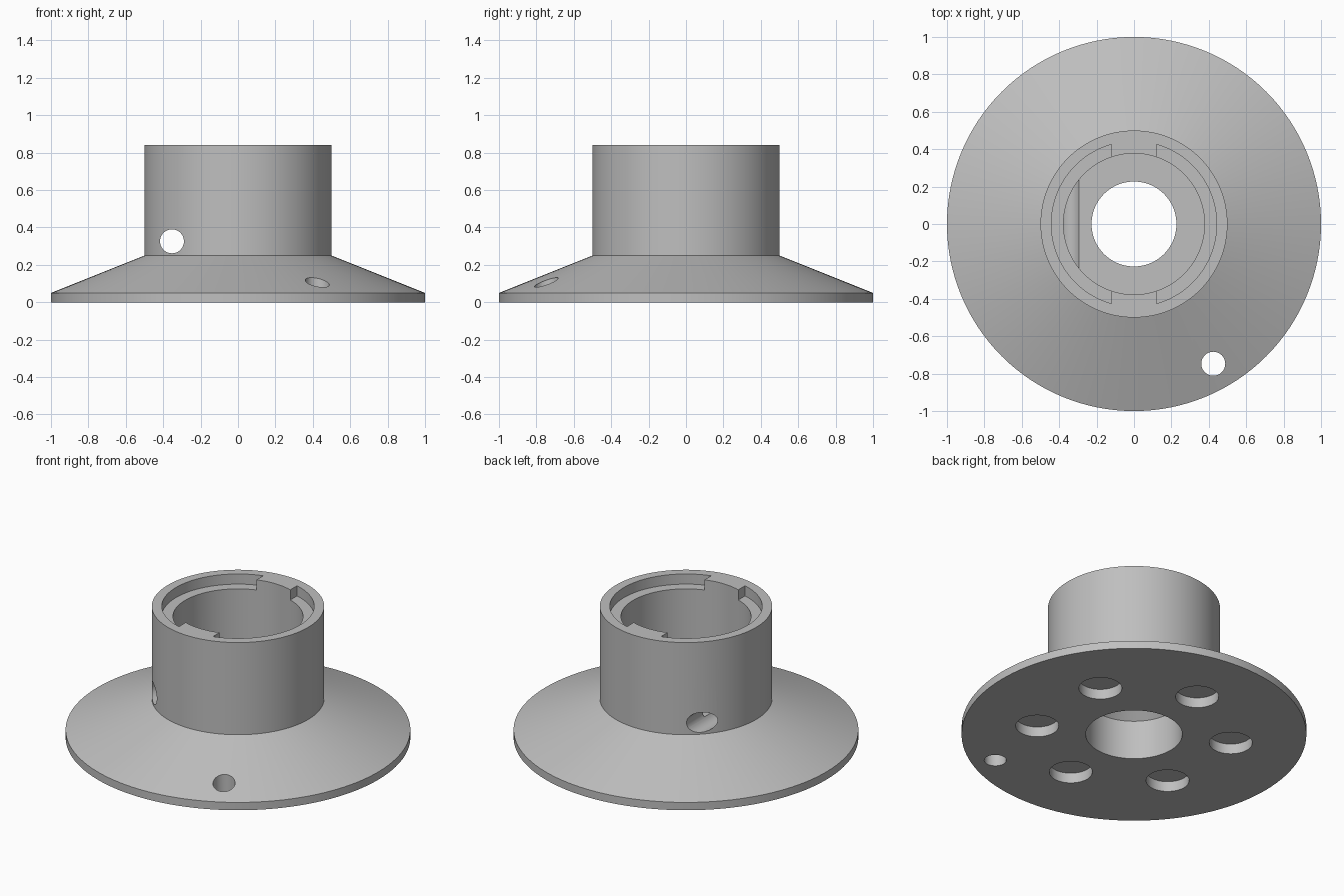
import bpy
import bmesh
from math import radians, sin, cos, acos, tau

cube = bpy.data.objects.get("Cube")
if cube:
    bpy.data.objects.remove(cube, do_unlink=True)

SEGMENTS = 128
TOP = 0.84

grey = bpy.data.materials.new("plain grey")
grey.use_nodes = True
grey.diffuse_color = (0.52, 0.52, 0.52, 1)
grey.node_tree.nodes["Principled BSDF"].inputs["Base Color"].default_value = grey.diffuse_color


def make_object(name, bm):
    bmesh.ops.recalc_face_normals(bm, faces=bm.faces)
    mesh = bpy.data.meshes.new(name)
    bm.to_mesh(mesh)
    bm.free()
    mesh.materials.append(grey)
    obj = bpy.data.objects.new(name, mesh)
    bpy.context.collection.objects.link(obj)
    return obj


def lathe(name, profile):
    """Turn a closed (radius, z) profile around the z axis."""
    bm = bmesh.new()
    verts = [bm.verts.new((r, 0, z)) for r, z in profile]
    edges = [bm.edges.new((v, verts[i - 1])) for i, v in enumerate(verts)]
    bmesh.ops.spin(bm, geom=verts + edges, cent=(0, 0, 0), axis=(0, 0, 1),
                   angle=tau, steps=SEGMENTS, use_merge=True)
    bmesh.ops.remove_doubles(bm, verts=bm.verts, dist=0.0001)
    return make_object(name, bm)


def prism(name, outline, z0, z1):
    """Extrude a flat outline from z0 up to z1."""
    bm = bmesh.new()
    face = bm.faces.new([bm.verts.new((x, y, z0)) for x, y in outline])
    top = bmesh.ops.extrude_face_region(bm, geom=[face])["geom"]
    bmesh.ops.translate(bm, vec=(0, 0, z1 - z0),
                        verts=[v for v in top if isinstance(v, bmesh.types.BMVert)])
    return make_object(name, bm)


def circle(x, y, r, n=48):
    return [(x + r * cos(tau * i / n), y + r * sin(tau * i / n)) for i in range(n)]


def cut(body, cutter):
    """Subtract the cutter from the body and discard it."""
    cutter.hide_render = True
    mod = body.modifiers.new("cut", "BOOLEAN")
    mod.operation = "DIFFERENCE"
    mod.solver = "EXACT"
    mod.object = cutter
    bpy.context.view_layer.objects.active = body
    bpy.ops.object.modifier_apply(modifier=mod.name)
    bpy.data.objects.remove(cutter, do_unlink=True)


# Flanged body: conical skirt, tubular collar, stepped and chamfered bore
body = lathe("flanged_collar", [
    (0.28, 0), (1, 0), (1, 0.05), (0.5, 0.25), (0.5, TOP),
    (0.377, TOP), (0.377, 0.30), (0.227, 0.30), (0.28, 0.25)])

# Rim recesses on both sides, leaving a tab at front and back
RECESS, TAB = 0.442, 0.12
half = acos(TAB / RECESS)
for side in (1, -1):
    arc = [half * (i / 32 - 1) for i in range(65)]
    outline = [(side * RECESS * cos(a), RECESS * sin(a)) for a in arc]
    cut(body, prism("rim_recess", outline, TOP - 0.065, TOP + 0.1))

# Six blind pockets in the underside
for i in range(6):
    a = radians(30 + 60 * i)
    cut(body, prism("pocket", circle(0.57 * cos(a), 0.57 * sin(a), 0.125), -0.1, 0.065))

# Small vertical hole through the skirt
cut(body, prism("skirt_hole", circle(0.424, -0.747, 0.064), -0.1, 0.5))

# Cross hole through the collar, front to back
cross = prism("cross_hole", circle(-0.353, 0.326, 0.064), -0.7, 0.7)
for v in cross.data.vertices:
    x, y, z = v.co
    v.co = (x, -z, y)
cut(body, cross)

# Smooth curved walls, crisp machined edges
bpy.ops.object.select_all(action="DESELECT")
body.select_set(True)
bpy.context.view_layer.objects.active = body
bpy.ops.object.shade_smooth_by_angle(angle=radians(20))
